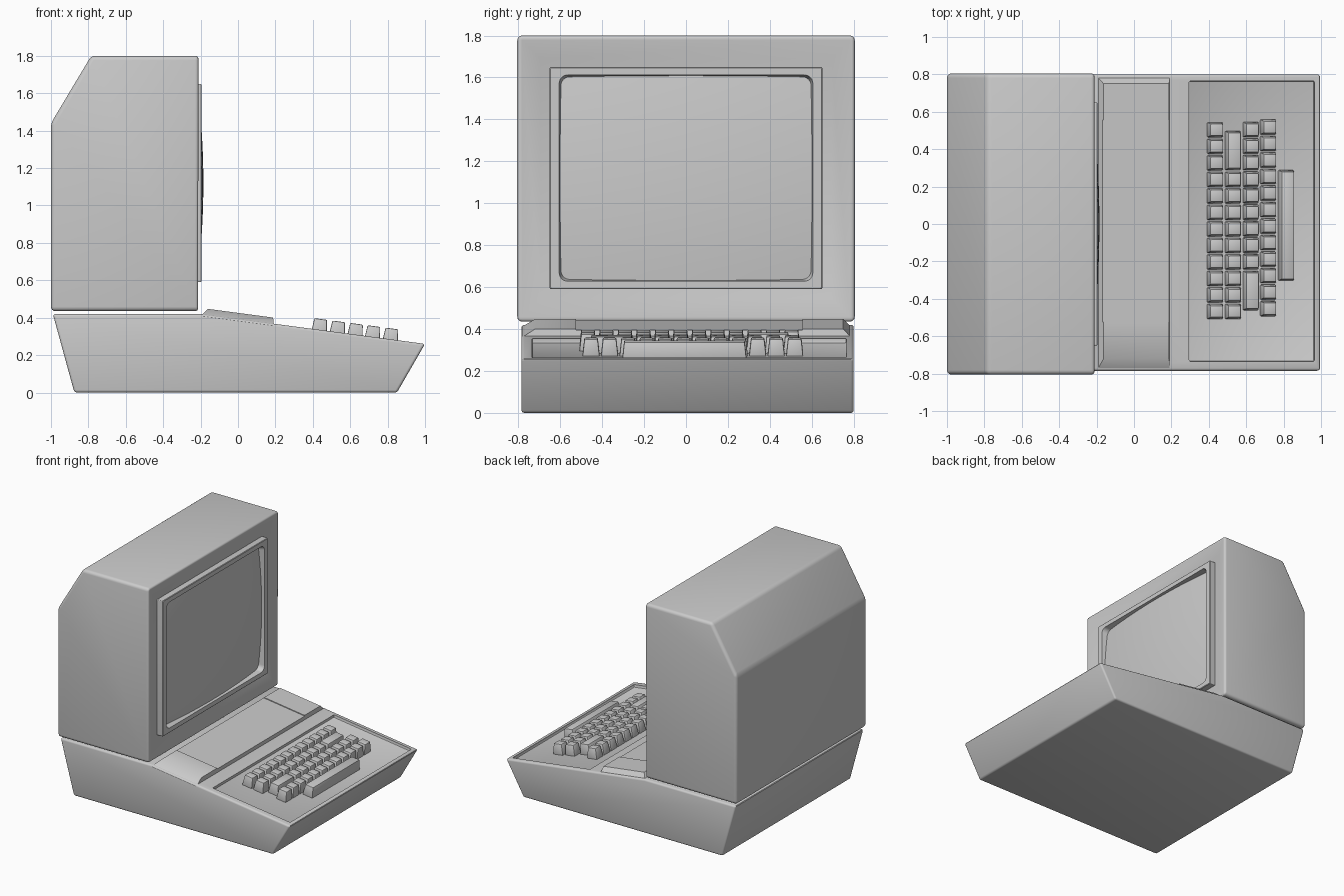
import bpy, bmesh, math
from mathutils import Matrix

if "Cube" in bpy.data.objects:
    bpy.data.objects.remove(bpy.data.objects["Cube"])

TILT = math.atan(0.16 / 1.2)            # slope of the keyboard deck


def deck_z(x):
    return 0.42 - math.tan(TILT) * (x + 0.2)


def deck_matrix(x, y):
    return Matrix.Translation((x, y, deck_z(x))) @ Matrix.Rotation(TILT, 4, 'Y')


def make(name, bm):
    bmesh.ops.recalc_face_normals(bm, faces=bm.faces)
    me = bpy.data.meshes.new(name)
    bm.to_mesh(me)
    bm.free()
    ob = bpy.data.objects.new(name, me)
    bpy.context.collection.objects.link(ob)
    return ob


def loft(bm, loops, caps=True):
    rings = [[bm.verts.new(p) for p in lp] for lp in loops]
    for a, b in zip(rings, rings[1:]):
        n = len(a)
        for i in range(n):
            bm.faces.new((a[i], a[(i + 1) % n], b[(i + 1) % n], b[i]))
    if caps:
        bm.faces.new(rings[0])
        bm.faces.new(rings[-1])


def extrude_y(profile, y0, y1):
    bm = bmesh.new()
    loft(bm, [[(x, y, z) for x, z in profile] for y in (y0, y1)])
    return bm


def rect(x0, x1, y0, y1, z):
    return [(x0, y0, z), (x1, y0, z), (x1, y1, z), (x0, y1, z)]


def frustum(name, bottom, top, matrix):
    bm = bmesh.new()
    loft(bm, [rect(*bottom), rect(*top)])
    bm.transform(matrix)
    return make(name, bm)


def bevel(ob, width, segments=3):
    m = ob.modifiers.new("bevel", 'BEVEL')
    m.width, m.segments, m.limit_method = width, segments, 'ANGLE'
    m.angle_limit = math.radians(30)


def cut(ob, cutter):
    m = ob.modifiers.new("cut", 'BOOLEAN')
    m.operation, m.object, m.solver = 'DIFFERENCE', cutter, 'EXACT'
    cutter.hide_render = True


def finish(ob, angle=35):
    dg = bpy.context.evaluated_depsgraph_get()
    me = bpy.data.meshes.new_from_object(ob.evaluated_get(dg))
    cutters = [m.object for m in ob.modifiers if m.type == 'BOOLEAN']
    ob.modifiers.clear()
    ob.data = me
    for c in cutters:
        bpy.data.objects.remove(c)
    bpy.ops.object.select_all(action='DESELECT')
    ob.select_set(True)
    bpy.context.view_layer.objects.active = ob
    bpy.ops.object.shade_smooth_by_angle(angle=math.radians(angle))


# wedge-shaped base with a shallow keyboard well
base = make("base", extrude_y([(-0.99, 0.42), (-0.2, 0.42), (1.0, 0.26),
                               (0.85, 0.0), (-0.875, 0.0)], -0.785, 0.8))
bevel(base, 0.014)
well = frustum("well_cutter", (-0.338, 0.338, -0.75, 0.75, -0.022),
               (-0.338, 0.338, -0.75, 0.75, 0.1), deck_matrix(0.63, 0.015))
bevel(well, 0.008, 2)
cut(base, well)
finish(base)

# raised panel between monitor and keyboard, with a lowered centre
panel = frustum("raised_panel", (-0.2, 0.195, -0.785, 0.79, -0.01),
                (-0.168, 0.185, -0.72, 0.75, 0.032), deck_matrix(0, 0))
channel = frustum("channel_cutter", (-0.5, 0.5, -0.525, 0.555, 0.026),
                  (-0.5, 0.5, -0.525, 0.555, 0.1), deck_matrix(0, 0))
cut(panel, channel)
finish(panel)

# monitor housing with sloping rear top and dished front
bm = extrude_y([(-1.0, 0.435), (-0.205, 0.435), (-0.205, 1.8),
                (-0.785, 1.8), (-1.0, 1.44)], -0.805, 0.805)
bmesh.ops.recalc_face_normals(bm, faces=bm.faces)
front = [f for f in bm.faces if f.normal.x > 0.99]
bmesh.ops.inset_region(bm, faces=front, thickness=0.155, depth=-0.04)
housing = make("monitor_housing", bm)
bevel(housing, 0.024, 4)
finish(housing, 40)


def rounded_loop(x, hy, hz, r, n=6):
    pts = []
    for k, (sy, sz) in enumerate(((1, 1), (-1, 1), (-1, -1), (1, -1))):
        for i in range(n + 1):
            a = math.pi / 2 * (k + i / n)
            pts.append((x, sy * (hy - r) + r * math.cos(a),
                        1.12 + sz * (hz - r) + r * math.sin(a)))
    return pts


# screen surround
bm = bmesh.new()
loft(bm, [rounded_loop(-0.27, 0.65, 0.53, 0.006),
          rounded_loop(-0.199, 0.65, 0.53, 0.006),
          rounded_loop(-0.195, 0.646, 0.526, 0.006),
          rounded_loop(-0.195, 0.605, 0.492, 0.04),
          rounded_loop(-0.27, 0.59, 0.477, 0.04)], caps=False)
finish(make("screen_surround", bm))

# bulging glass screen
bm = bmesh.new()
bmesh.ops.create_grid(bm, x_segments=24, y_segments=20, size=1)
for v in bm.verts:
    y, z = v.co.x * 0.605, v.co.y * 0.492
    v.co = (-0.185 - 0.085 * y * y - 0.12 * z * z, y, 1.12 + z)
screen = make("screen", bm)
if screen.data.polygons[0].normal.x < 0:
    screen.data.flip_normals()
finish(screen)


# tapered key caps standing on the well floor
def key(name, x, y0, y1, top=0.058):
    h = (y1 - y0) / 2 - 0.003
    ob = frustum(name, (-0.043, 0.043, -h, h, -0.024),
                 (-0.034, 0.034, -h + 0.009, h - 0.009, top),
                 deck_matrix(x, (y0 + y1) / 2))
    bevel(ob, 0.006, 2)
    finish(ob)


PITCH = 0.0883
rows = [(0.435, -0.512, 12), (0.531, -0.512, 9), (0.626, -0.246, 9), (0.719, -0.497, 12)]
for r, (x, y, count) in enumerate(rows):
    for i in range(count):
        key(f"key_{r}_{i}", x, y + i * PITCH, y + (i + 1) * PITCH)
key("wide_key_rear", 0.531, 0.285, 0.5)
key("wide_key_front", 0.626, -0.465, -0.248)
key("space_bar", 0.815, -0.307, 0.292)
